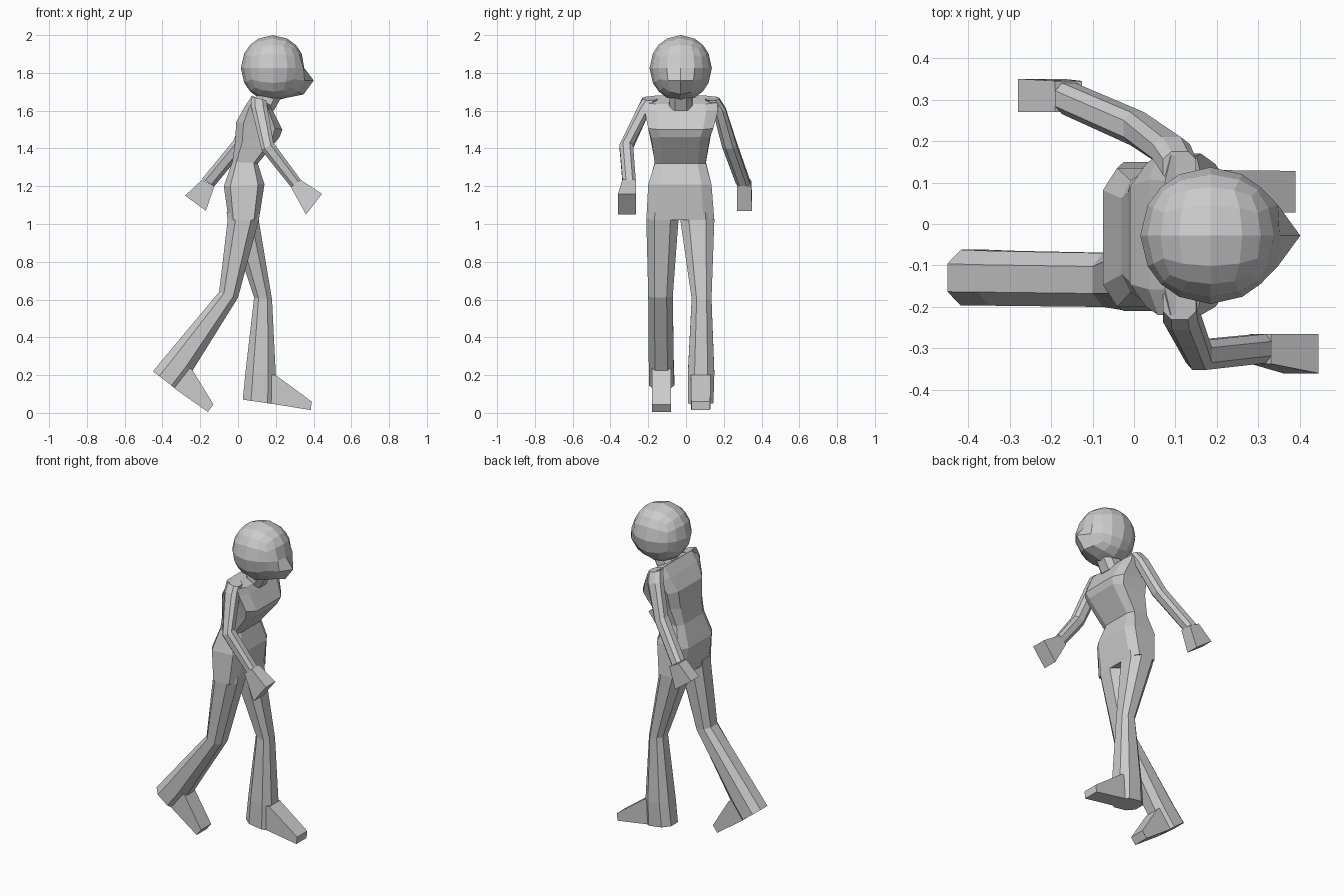
import bpy, bmesh
from mathutils import Vector

BOX = [(1, 1), (-1, 1), (-1, -1), (1, -1)]


def outline(c):
    """Eight-sided rounded rectangle; c is the flat share of each side."""
    return [(1, c), (c, 1), (-c, 1), (-1, c), (-1, -c), (-c, -1), (c, -1), (1, -c)]


def finish(name, bm):
    bmesh.ops.recalc_face_normals(bm, faces=bm.faces)
    me = bpy.data.meshes.new(name)
    bm.to_mesh(me)
    bm.free()
    ob = bpy.data.objects.new(name, me)
    bpy.context.collection.objects.link(ob)
    return ob


def loft(name, shape, sections):
    """Skin rings given as (back x, back z, front x, front z, y min, y max)."""
    bm = bmesh.new()
    rings = []
    for bx, bz, fx, fz, y0, y1 in sections:
        mid = Vector(((bx + fx) / 2, (y0 + y1) / 2, (bz + fz) / 2))
        u = Vector(((fx - bx) / 2, 0, (fz - bz) / 2))
        v = Vector((0, (y1 - y0) / 2, 0))
        rings.append([bm.verts.new(mid + u * a + v * b) for a, b in shape])
    n = len(shape)
    for r0, r1 in zip(rings, rings[1:]):
        for i in range(n):
            j = (i + 1) % n
            bm.faces.new((r0[i], r0[j], r1[j], r1[i]))
    bm.faces.new(rings[0])
    bm.faces.new(rings[-1])
    return finish(name, bm)


# Torso, from crotch to shoulders
loft("torso", outline(0.68), [
    (-0.05, 1.02, 0.11, 1.02, -0.21, 0.15),
    (-0.075, 1.20, 0.14, 1.21, -0.20, 0.135),
    (-0.03, 1.33, 0.105, 1.32, -0.165, 0.105),
    (-0.015, 1.43, 0.22, 1.46, -0.185, 0.125),
    (-0.01, 1.54, 0.235, 1.50, -0.20, 0.145),
    (0.035, 1.62, 0.185, 1.60, -0.22, 0.17),
    (0.075, 1.68, 0.165, 1.635, -0.22, 0.165)])

# Neck
loft("neck", outline(0.5), [
    (0.08, 1.64, 0.19, 1.60, -0.09, 0.035),
    (0.13, 1.73, 0.24, 1.69, -0.085, 0.03)])

# Legs: thigh, knee, flared cuff
loft("back_leg", outline(0.5), [
    (-0.06, 1.06, 0.115, 1.06, -0.205, -0.04),
    (-0.055, 1.02, 0.11, 1.02, -0.21, -0.04),
    (-0.10, 0.64, 0.00, 0.61, -0.20, -0.07),
    (-0.38, 0.305, -0.24, 0.225, -0.197, -0.065),
    (-0.45, 0.22, -0.32, 0.12, -0.197, -0.062)])
loft("front_leg", outline(0.5), [
    (-0.05, 1.06, 0.115, 1.06, -0.03, 0.145),
    (-0.05, 1.02, 0.11, 1.02, -0.03, 0.15),
    (0.085, 0.61, 0.18, 0.60, 0.03, 0.135),
    (0.04, 0.22, 0.20, 0.20, 0.01, 0.15),
    (0.025, 0.07, 0.20, 0.045, 0.01, 0.145)])

# Feet
loft("back_foot", BOX, [
    (-0.37, 0.16, -0.28, 0.26, -0.18, -0.08),
    (-0.33, 0.125, -0.24, 0.225, -0.18, -0.08),
    (-0.16, 0.005, -0.13, 0.045, -0.18, -0.08)])
loft("front_foot", BOX, [
    (0.15, 0.052, 0.15, 0.20, 0.025, 0.13),
    (0.20, 0.045, 0.20, 0.20, 0.025, 0.13),
    (0.385, 0.015, 0.39, 0.06, 0.028, 0.128)])

# Arms: shoulder, upper arm, elbow, wrist
loft("forward_arm", outline(0.5), [
    (0.07, 1.675, 0.15, 1.655, -0.23, -0.15),
    (0.07, 1.62, 0.155, 1.62, -0.255, -0.18),
    (0.125, 1.39, 0.188, 1.43, -0.352, -0.28),
    (0.285, 1.19, 0.335, 1.23, -0.335, -0.265)])
loft("backward_arm", outline(0.5), [
    (0.07, 1.675, 0.15, 1.655, 0.10, 0.175),
    (0.045, 1.62, 0.135, 1.60, 0.14, 0.21),
    (-0.025, 1.44, 0.04, 1.40, 0.19, 0.27),
    (-0.19, 1.24, -0.125, 1.20, 0.265, 0.34)])

# Hands
loft("forward_hand", BOX, [
    (0.28, 1.195, 0.33, 1.235, -0.337, -0.265),
    (0.36, 1.05, 0.445, 1.16, -0.36, -0.265)])
loft("backward_hand", BOX, [
    (-0.19, 1.235, -0.125, 1.20, 0.27, 0.345),
    (-0.28, 1.15, -0.17, 1.07, 0.27, 0.35)])

# Head: cube sphere with the face drawn out into a pointed nose
bm = bmesh.new()
bmesh.ops.create_cube(bm, size=2)
bmesh.ops.subdivide_edges(bm, edges=bm.edges[:], cuts=3, use_grid_fill=True)
pull = {(0, -0.5): (0.064, 0.013), (0, -1): (0.042, -0.015),
        (0.5, -0.5): (0.028, 0.005), (0.5, -1): (0.02, -0.01),
        (0, 0): (-0.004, 0), (0.5, 0): (0.01, 0)}
for v in bm.verts:
    grid = (round(abs(v.co.y), 1), round(v.co.z, 1))
    dx, dz = pull.get(grid, (0, 0)) if v.co.x > 0.99 else (0, 0)
    d = v.co.normalized()
    v.co = Vector((0.185 + 0.17 * d.x + dx, -0.028 + 0.165 * d.y, 1.825 + 0.175 * d.z + dz))
finish("head", bm)
